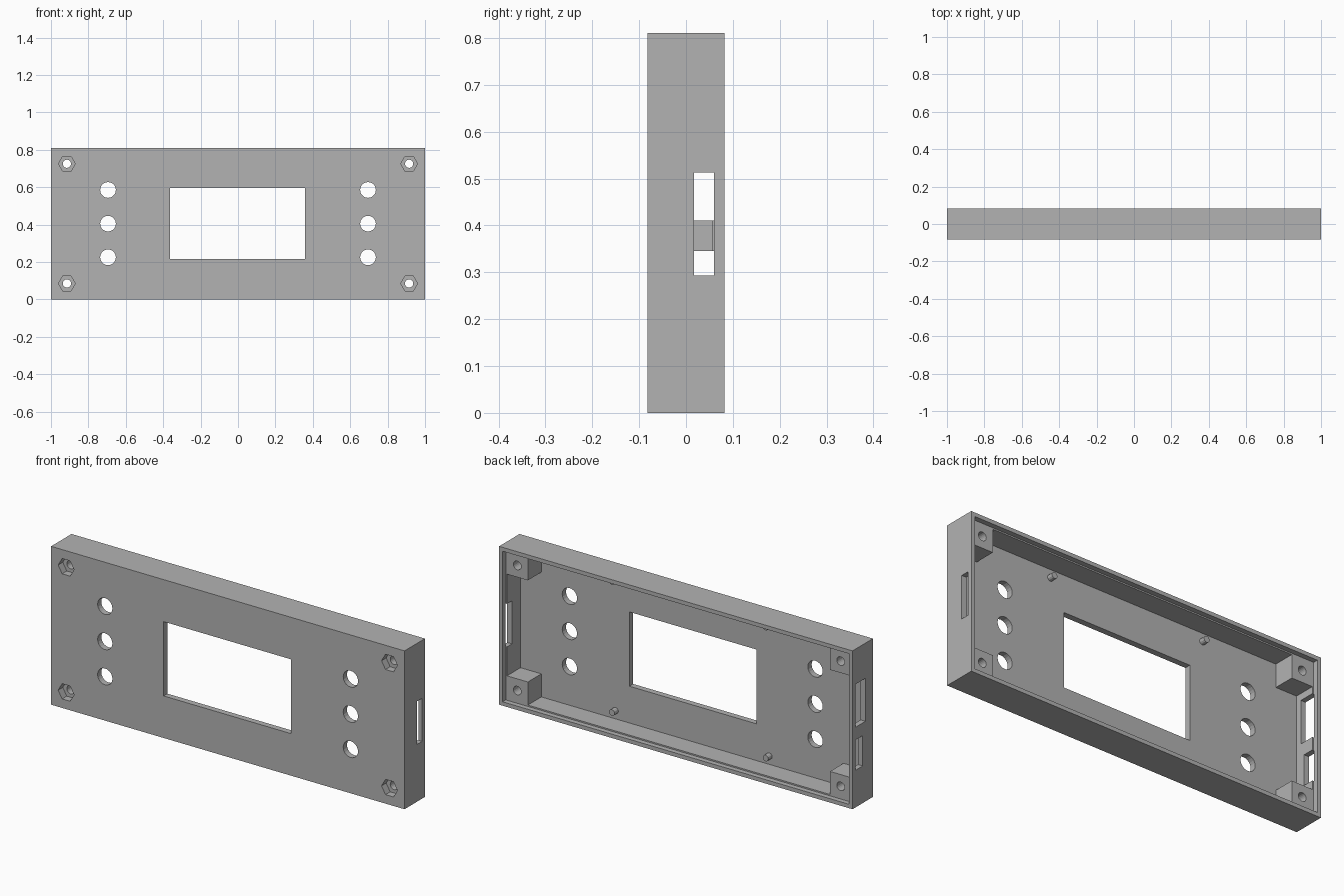
import bpy
import math

cube = bpy.data.objects.get("Cube")
if cube:
    bpy.data.objects.remove(cube, do_unlink=True)

grey = bpy.data.materials.new("plain grey")
grey.use_nodes = True
colour = (0.45, 0.45, 0.45, 1)
grey.diffuse_color = colour
grey.node_tree.nodes["Principled BSDF"].inputs["Base Color"].default_value = colour

HALF_Y, HEIGHT, WALL = 0.0825, 0.81, 0.027
FLOOR, LEDGE = -0.052, 0.057


def box(name, x, y, z):
    """Box from (low, high) ranges."""
    bpy.ops.mesh.primitive_cube_add(size=1, location=[sum(r) / 2 for r in (x, y, z)])
    ob = bpy.context.object
    ob.name = name
    ob.scale = [r[1] - r[0] for r in (x, y, z)]
    bpy.ops.object.transform_apply(location=True, rotation=True, scale=True)
    ob.data.materials.append(grey)
    return ob


def rod(name, x, z, radius, y, sides=20):
    """Prism along y, with a corner on the x axis."""
    bpy.ops.mesh.primitive_cylinder_add(
        vertices=sides, radius=radius, depth=y[1] - y[0],
        location=(x, sum(y) / 2, z), rotation=(math.pi / 2, 0, 0))
    ob = bpy.context.object
    ob.name = name
    if sides == 6:
        ob.rotation_euler = (math.pi / 2, math.pi / 6, 0)
    bpy.ops.object.transform_apply(location=True, rotation=True, scale=True)
    ob.data.materials.append(grey)
    return ob


def combine(target, tool, operation):
    mod = target.modifiers.new("shape", "BOOLEAN")
    mod.operation, mod.solver, mod.object = operation, "EXACT", tool
    bpy.context.view_layer.objects.active = target
    bpy.ops.object.modifier_apply(modifier=mod.name)
    bpy.data.objects.remove(tool, do_unlink=True)


def cut(tool):
    combine(case, tool, "DIFFERENCE")


# Shell, open at the back, with a shallow lid recess
case = box("front_case", (-1, 1), (-HALF_Y, HALF_Y), (0, HEIGHT))
cut(box("cavity", (WALL - 1, 1 - WALL), (FLOOR, 0.2), (WALL, HEIGHT - WALL)))
RIM = 0.02
cut(box("lid_recess", (RIM - 1, 1 - RIM), (LEDGE, 0.2), (RIM, HEIGHT - RIM)))

corners = [(sx * 0.915, z) for sx in (-1, 1) for z in (0.085, 0.725)]

# Corner screw posts
for x, z in corners:
    s = 0.06
    combine(case, box("post", (x - s, x + s), (FLOOR - 0.01, LEDGE), (z - s, z + s)), "UNION")

# Screw holes with hexagonal nut pockets
for x, z in corners:
    cut(rod("screw_hole", x, z, 0.022, (-0.2, 0.2)))
    cut(rod("nut_pocket", x, z, 0.045, (-0.2, -0.045), 6))

# Display window and button holes
cut(box("window", (-0.363, 0.357), (-0.2, 0), (0.215, 0.595)))
for x in (-0.695, 0.695):
    for z in (0.225, 0.405, 0.585):
        cut(rod("button_hole", x, z, 0.042, (-0.2, 0)))

# Side connector slots
cut(box("left_slot", (0.9, 1.1), (0.017, 0.06), (0.293, 0.513)))
cut(box("right_slot_upper", (-1.1, -0.9), (-0.022, 0.06), (0.41, 0.63)))
cut(box("right_slot_lower", (-1.1, -0.9), (-0.0, 0.06), (0.19, 0.345)))

# Small locating pegs around the window
for x in (-0.435, 0.435):
    for z in (0.07, 0.74):
        rod("locating_peg", x, z, 0.016, (FLOOR - 0.005, FLOOR + 0.03), 12)
